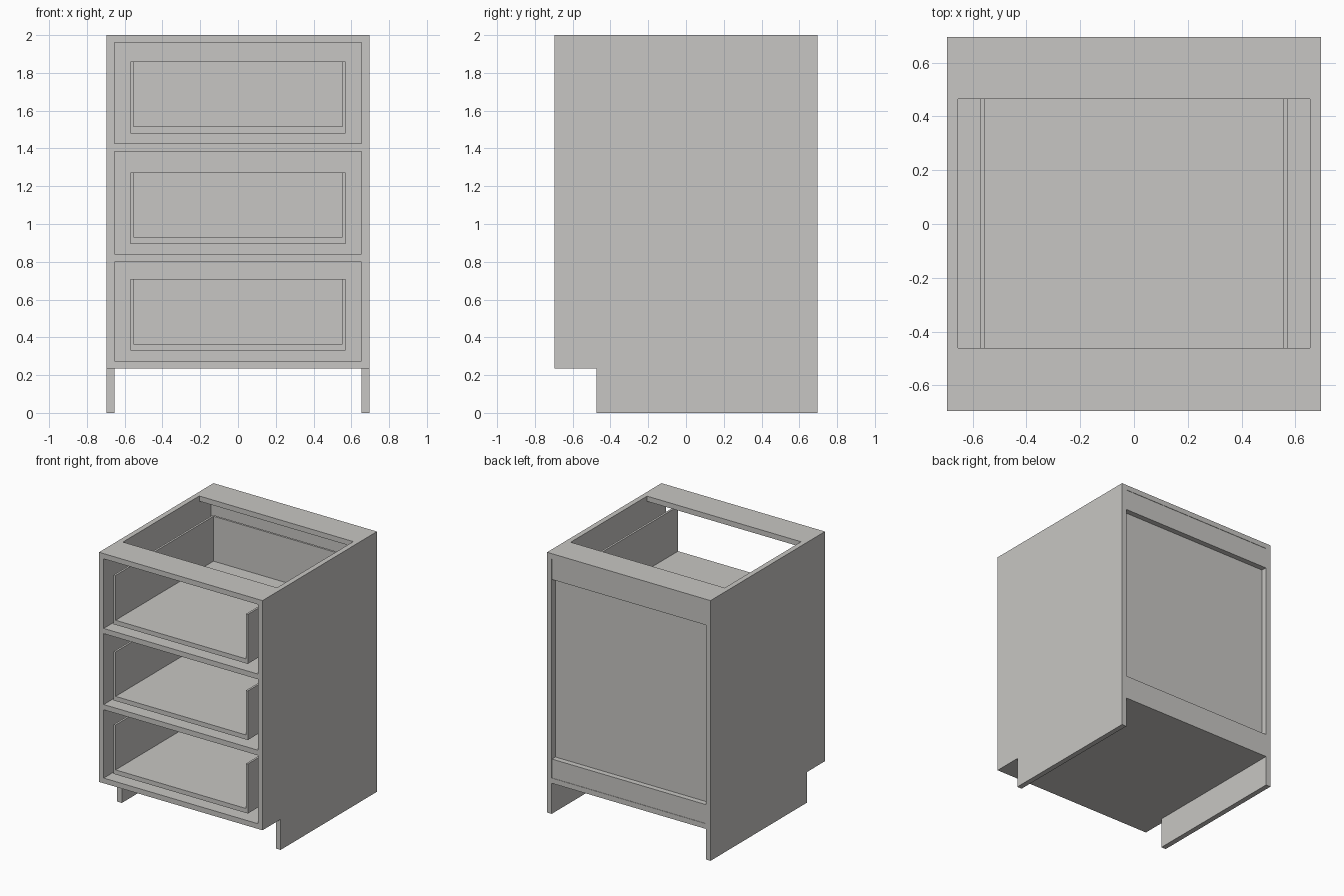
import bpy
import bmesh

if "Cube" in bpy.data.objects:
    bpy.data.objects.remove(bpy.data.objects["Cube"])

grey = bpy.data.materials.new("light grey")
grey.diffuse_color = (0.575, 0.565, 0.546, 1)
grey.use_nodes = True
grey.node_tree.nodes["Principled BSDF"].inputs["Base Color"].default_value = grey.diffuse_color

W, D, T = 0.695, 0.695, 0.04   # half width, half depth, board thickness
IN = W - T                     # inner half width
KICK_Z, KICK_Y = 0.235, -0.475
STRIP_Y = -0.462               # rear edge of the front strips


def finish(name, bm):
    bmesh.ops.recalc_face_normals(bm, faces=bm.faces)
    mesh = bpy.data.meshes.new(name)
    bm.to_mesh(mesh)
    bm.free()
    mesh.materials.append(grey)
    obj = bpy.data.objects.new(name, mesh)
    bpy.context.collection.objects.link(obj)
    return obj


def board(name, x, y, z):
    """Box between the (low, high) limits on each axis."""
    bm = bmesh.new()
    bmesh.ops.create_cube(bm, size=1)
    for v in bm.verts:
        v.co = [lim[0] if c < 0 else lim[1] for c, lim in zip(v.co, (x, y, z))]
    return finish(name, bm)


def side_panel(name, x0, x1):
    """Side board with the toe notch, extruded across x."""
    outline = [(KICK_Y, 0), (D, 0), (D, 2), (-D, 2), (-D, KICK_Z), (KICK_Y, KICK_Z)]
    bm = bmesh.new()
    face = bm.faces.new([bm.verts.new((x0, y, z)) for y, z in outline])
    ext = bmesh.ops.extrude_face_region(bm, geom=[face])["geom"]
    verts = [g for g in ext if isinstance(g, bmesh.types.BMVert)]
    bmesh.ops.translate(bm, verts=verts, vec=(x1 - x0, 0, 0))
    return finish(name, bm)


# Carcass
side_panel("left_side", -W, -IN)
side_panel("right_side", IN, W)
span = (-IN, IN)
board("bottom_panel", span, (-D, D), (KICK_Z, KICK_Z + T))
board("top_front_stretcher", span, (-D, STRIP_Y), (2 - T, 2))
board("top_back_stretcher", span, (0.465, D), (2 - T, 2))
for i, z in enumerate((0.80, 1.385)):
    board(f"divider_strip_{i + 1}", span, (-D, STRIP_Y), (z, z + T))

# Back panel set in behind its two rails
board("back_panel", span, (0.61, 0.65), (KICK_Z + T, 2 - T))
board("back_upper_rail", span, (0.65, D - 0.003), (1.80, 2 - T))
board("back_lower_rail", span, (0.65, D - 0.003), (KICK_Z + T, 0.42))

# Open-fronted drawer boxes
DX, DT, BACK = 0.57, 0.016, 0.51
for i, (z0, z1) in enumerate(((0.33, 0.71), (0.895, 1.272), (1.48, 1.86))):
    n = i + 1
    floor = z0 + 0.035
    board(f"drawer_bottom_{n}", (-DX, DX), (-D, BACK), (z0, floor))
    board(f"drawer_left_{n}", (-DX, -DX + DT), (-D, BACK), (floor, z1))
    board(f"drawer_right_{n}", (DX - DT, DX), (-D, BACK), (floor, z1))
    board(f"drawer_back_{n}", (-DX + DT, DX - DT), (BACK - DT, BACK), (floor, z1))
